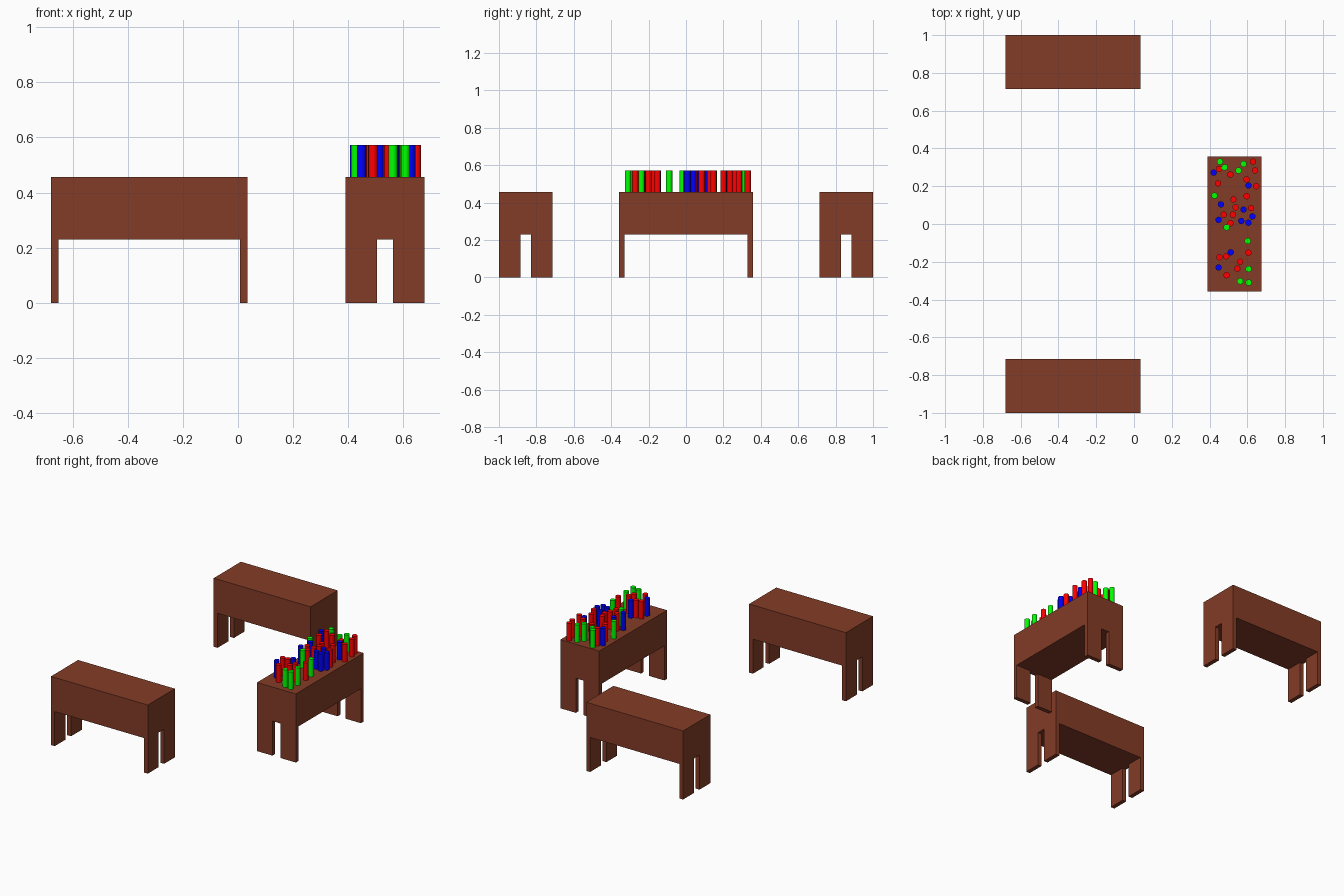
import bpy, bmesh, math
from mathutils import Matrix, Vector

if "Cube" in bpy.data.objects:
    bpy.data.objects.remove(bpy.data.objects["Cube"])

LENGTH, DEPTH, HEIGHT = 0.714, 0.286, 0.457
LEG_H, LEG_T, LEG_W = 0.23, 0.028, 0.114
STICK_R, STICK_H = 0.0165, 0.116


def material(name, rgb):
    m = bpy.data.materials.new(name)
    m.diffuse_color = (*rgb, 1)
    m.use_nodes = True
    m.node_tree.nodes["Principled BSDF"].inputs["Base Color"].default_value = m.diffuse_color
    return m


wood = material("brown_wood", (0.23, 0.045, 0.02))


def add_box(bm, lo, hi):
    lo, hi = Vector(lo), Vector(hi)
    bmesh.ops.create_cube(bm, size=1, matrix=Matrix.Translation((lo + hi) / 2)
                          @ Matrix.Diagonal((*(hi - lo), 1)))


def make_object(name, bm, mat):
    me = bpy.data.meshes.new(name)
    bm.to_mesh(me)
    bm.free()
    me.materials.append(mat)
    ob = bpy.data.objects.new(name, me)
    bpy.context.collection.objects.link(ob)
    return ob


def make_table(name, x, y, angle=0):
    # deep solid body
    bm = bmesh.new()
    add_box(bm, (-LENGTH / 2, -DEPTH / 2, LEG_H), (LENGTH / 2, DEPTH / 2, HEIGHT))
    body = make_object(name + "_body", bm, wood)
    # four flat board legs flush with the ends
    bm = bmesh.new()
    for sx in (-1, 1):
        for sy in (-1, 1):
            xs = sorted((sx * LENGTH / 2, sx * (LENGTH / 2 - LEG_T)))
            ys = sorted((sy * DEPTH / 2, sy * (DEPTH / 2 - LEG_W)))
            add_box(bm, (xs[0], ys[0], 0), (xs[1], ys[1], LEG_H))
    legs = make_object(name + "_legs", bm, wood)
    for ob in (body, legs):
        ob.location = (x, y, 0)
        ob.rotation_euler.z = angle


make_table("back_table", -0.322, 0.857)
make_table("front_table", -0.322, -0.857)
make_table("side_table", 0.533, 0, math.pi / 2)

# upright coloured sticks scattered on the side table
STICKS = {
    "green": ((0, 1, 0), [
        (.455, .33), (.48, .30), (.58, .318), (.553, .283), (.426, .15),
        (.49, -.018), (.602, -.09), (.607, -.238), (.562, -.303), (.607, -.31)]),
    "blue": ((0, 0, 1), [
        (.422, .272), (.606, .204), (.46, .104), (.448, .022), (.58, .076),
        (.627, .04), (.568, .016), (.606, .007), (.512, -.15), (.448, -.23)]),
    "red": ((1, 0, 0), [
        (.63, .33), (.641, .283), (.51, .262), (.45, .292), (.596, .236),
        (.647, .2), (.445, .215), (.526, .13), (.596, .147), (.538, .088),
        (.62, .084), (.475, .05), (.523, .05), (.511, .004), (.452, -.176),
        (.488, -.172), (.606, -.152), (.562, -.2), (.547, -.236), (.49, -.271)]),
}
for colour, (rgb, spots) in STICKS.items():
    bm = bmesh.new()
    for x, y in spots:
        bmesh.ops.create_cone(
            bm, cap_ends=True, segments=24, radius1=STICK_R, radius2=STICK_R,
            depth=STICK_H, matrix=Matrix.Translation((x, y, HEIGHT + STICK_H / 2)))
    ob = make_object(colour + "_sticks", bm, material(colour + "_paint", rgb))
    bpy.ops.object.select_all(action='DESELECT')
    ob.select_set(True)
    bpy.context.view_layer.objects.active = ob
    bpy.ops.object.shade_smooth_by_angle(angle=math.radians(40))
